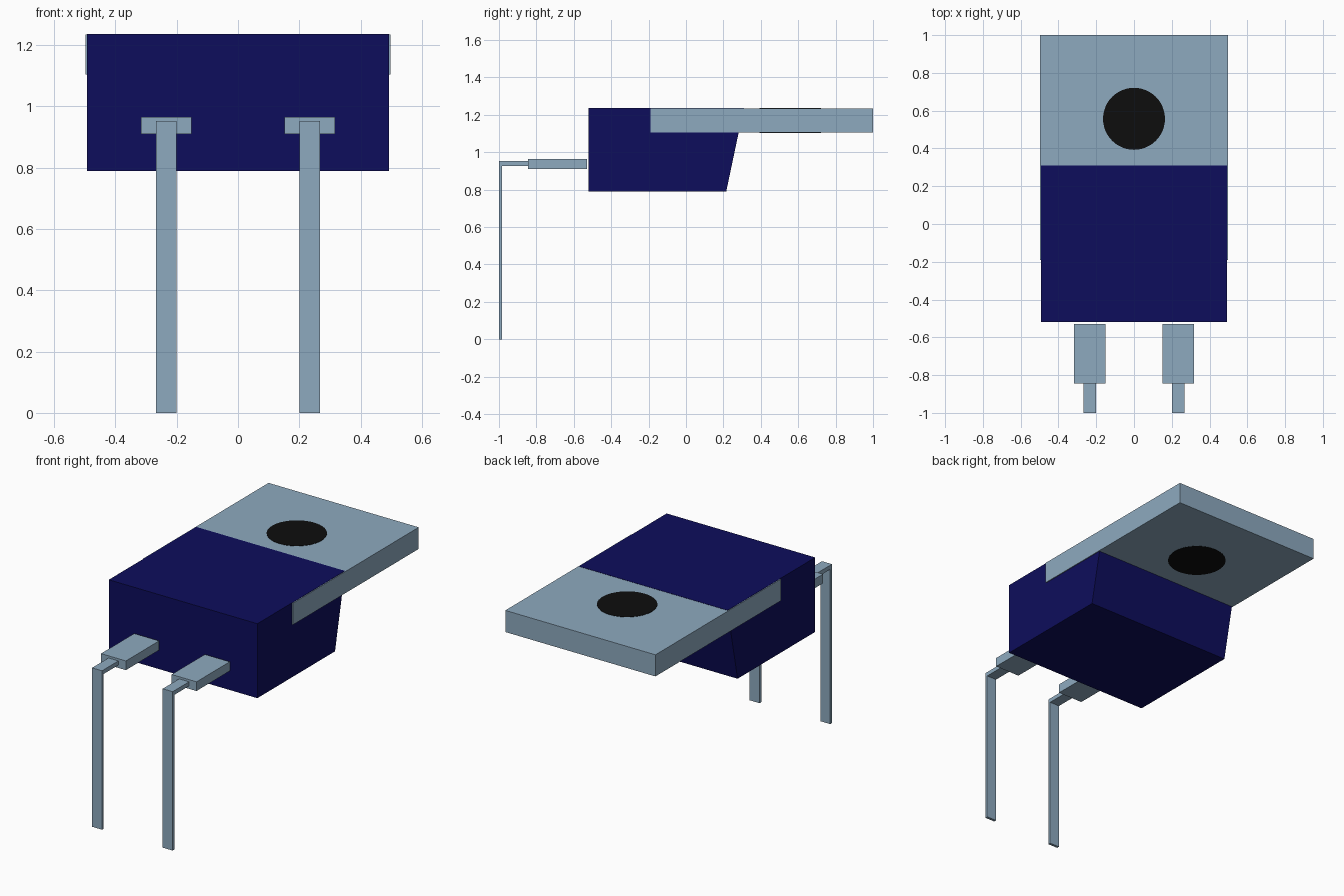
import bpy
import bmesh

cube = bpy.data.objects.get("Cube")
if cube:
    bpy.data.objects.remove(cube, do_unlink=True)


def material(name, rgb):
    mat = bpy.data.materials.new(name)
    mat.use_nodes = True
    mat.diffuse_color = (*rgb, 1)
    mat.node_tree.nodes["Principled BSDF"].inputs["Base Color"].default_value = (*rgb, 1)
    return mat


navy = material("navy plastic", (0.004, 0.004, 0.107))
steel = material("blue grey metal", (0.27, 0.40, 0.52))
black = material("black", (0.004, 0.004, 0.004))


def extrude_profile(name, profile, x0, x1, mat):
    """Extrude a (y, z) outline along x."""
    bm = bmesh.new()
    face = bm.faces.new([bm.verts.new((x0, y, z)) for y, z in profile])
    side = bmesh.ops.extrude_face_region(bm, geom=[face])["geom"]
    verts = [v for v in side if isinstance(v, bmesh.types.BMVert)]
    bmesh.ops.translate(bm, verts=verts, vec=(x1 - x0, 0, 0))
    bmesh.ops.recalc_face_normals(bm, faces=bm.faces)
    mesh = bpy.data.meshes.new(name)
    bm.to_mesh(mesh)
    bm.free()
    mesh.materials.append(mat)
    obj = bpy.data.objects.new(name, mesh)
    bpy.context.collection.objects.link(obj)
    return obj


def box_profile(y0, y1, z0, z1):
    return [(y0, z0), (y1, z0), (y1, z1), (y0, z1)]


# Moulded body with a sloping back
extrude_profile("body", [(-0.52, 0.79), (0.215, 0.79), (0.309, 1.236), (-0.52, 1.236)],
                -0.4925, 0.4925, navy)

# Metal mounting tab, sunk into the top of the body
extrude_profile("mounting_tab", box_profile(-0.19, 1.0, 1.105, 1.2345),
                -0.4975, 0.4975, steel)

# Dark mounting hole, showing on both faces of the tab
bpy.ops.mesh.primitive_cylinder_add(vertices=48, radius=0.164, depth=0.1325,
                                    location=(0, 0.557, 1.17))
hole = bpy.context.object
hole.name = "mounting_hole"
hole.data.materials.append(black)
bpy.ops.object.shade_smooth_by_angle()

# Two leads: a wide shoulder, then a thin strip bent straight down
bent_strip = [(-0.845, 0.952), (-1.0, 0.952), (-1.0, 0.0), (-0.984, 0.0),
              (-0.984, 0.927), (-0.845, 0.927)]
for side, x in (("right", -0.234), ("left", 0.234)):
    extrude_profile(side + "_lead_shoulder", box_profile(-0.845, -0.53, 0.91, 0.965),
                    x - 0.0825, x + 0.0825, steel)
    extrude_profile(side + "_lead", bent_strip, x - 0.033, x + 0.033, steel)
